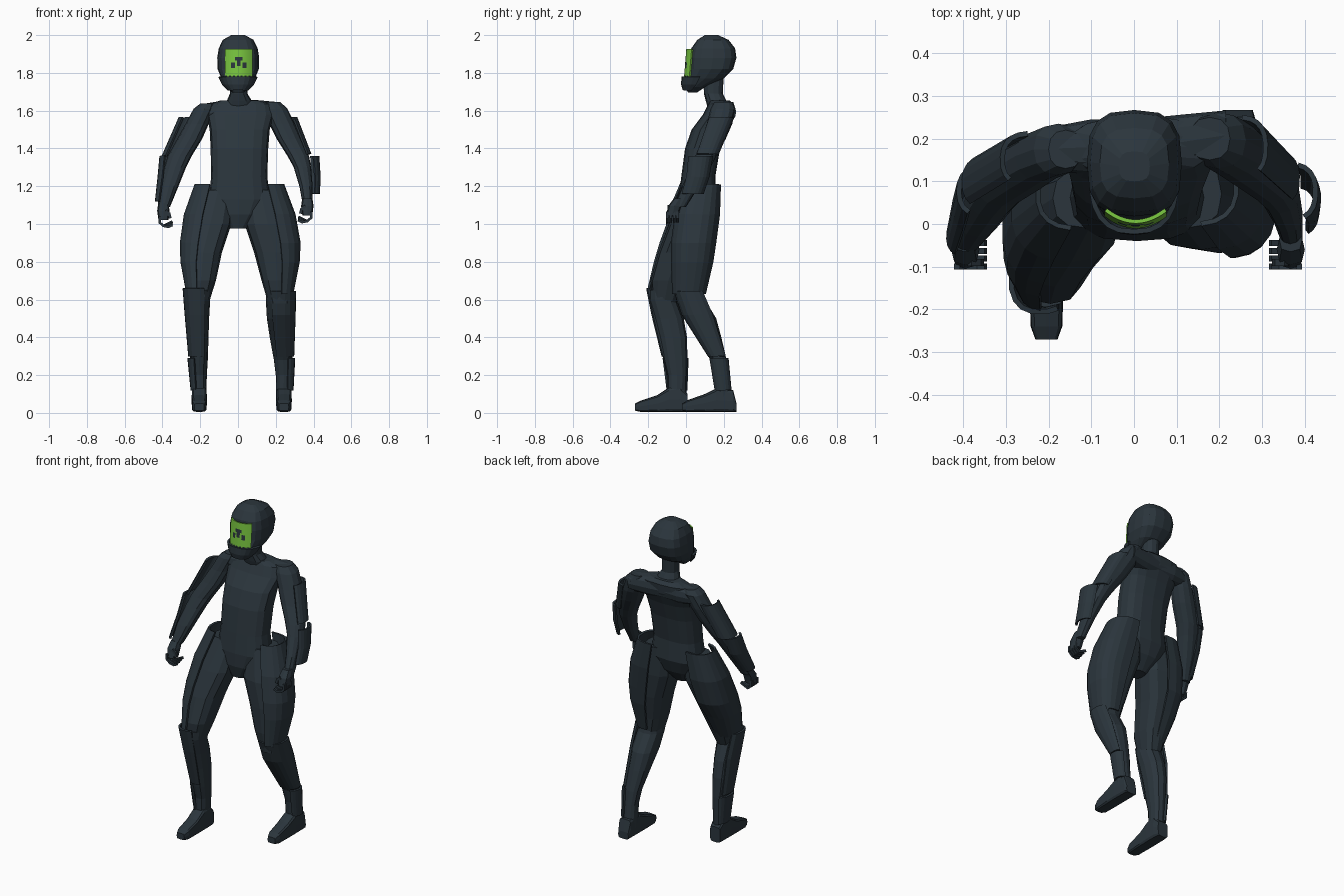
import bpy, bmesh, math


def material(name, rgb):
    m = bpy.data.materials.new(name)
    m.diffuse_color = (*rgb, 1)
    return m


DARK = material("dark slate", (0.024, 0.036, 0.046))
GREEN = material("visor green", (0.19, 0.56, 0.05))


def ring(u0, u1, v0, v1, n=12, p=2.3, a0=0, a1=360):
    """Rounded-box outline (or an arc of it) inside the given extents."""
    count = n if a1 - a0 >= 360 else n + 1
    pts = []
    for i in range(count):
        a = math.radians(a0 + (a1 - a0) * i / n)
        c, s = math.cos(a), math.sin(a)
        pts.append(((u0 + u1) / 2 + (u1 - u0) / 2 * math.copysign(abs(c) ** (2 / p), c),
                    (v0 + v1) / 2 + (v1 - v0) / 2 * math.copysign(abs(s) ** (2 / p), s)))
    return pts


def loft(name, rings, closed=True, thick=0):
    """Skin a list of point rings; closed tubes get end caps, open ones thickness."""
    bm = bmesh.new()
    rows = [[bm.verts.new(p) for p in r] for r in rings]
    n = len(rows[0])
    for a, b in zip(rows, rows[1:]):
        for i in range(n if closed else n - 1):
            j = (i + 1) % n
            bm.faces.new((a[i], a[j], b[j], b[i]))
    if closed:
        bm.faces.new(rows[0])
        bm.faces.new(rows[-1])
    bmesh.ops.recalc_face_normals(bm, faces=bm.faces)
    me = bpy.data.meshes.new(name)
    bm.to_mesh(me)
    bm.free()
    me.materials.append(DARK)
    ob = bpy.data.objects.new(name, me)
    bpy.context.collection.objects.link(ob)
    if thick:
        mod = ob.modifiers.new("thickness", 'SOLIDIFY')
        mod.thickness, mod.offset = thick, 0
    return ob


def body(name, rows, n=12, p=2.3):
    """Rows are z, x0, x1, y0, y1."""
    return loft(name, [[(x, y, z) for x, y in ring(x0, x1, y0, y1, n, p)]
                       for z, x0, x1, y0, y1 in rows])


def plate(name, rows, a0, a1, n=8, thick=0.012):
    return loft(name, [[(x, y, z) for x, y in ring(x0, x1, y0, y1, n, 2.5, a0, a1)]
                       for z, x0, x1, y0, y1 in rows], False, thick)


# Helmet
body("helmet", [(1.697, -.03, .03, .01, .06), (1.725, -.062, .062, -.005, .10),
                (1.77, -.088, .09, 0, .20), (1.82, -.108, .11, .017, .25),
                (1.88, -.11, .112, .018, .267), (1.93, -.102, .104, .028, .26),
                (1.975, -.08, .082, .06, .225), (2.0, -.035, .037, .10, .17)], 16, 2.9)
plate("chin_guard", [(1.71, -.05, .05, -.012, .10), (1.74, -.08, .08, -.02, .18),
                     (1.78, -.1, .1, -.018, .23)], 190, 350, 10)

# Visor: a curved grid of small squares, four dark patches and a dotted lower edge
visor = loft("visor", [[(.004 + x * .01, -.006 + 5.5 * (x * .01) ** 2 + r * .0008, 1.775 + r * .01)
                        for x in range(-7, 8)] for r in range(16)], False, .009)
visor.data.materials.append(GREEN)
EYES = [(-.02, .02, 1.865, 1.885), (-.04, -.02, 1.825, 1.855),
        (.02, .04, 1.825, 1.855), (-.01, .01, 1.835, 1.865)]
for f in visor.data.polygons:
    x, _, z = f.center
    x -= .004
    eye = any(a < x < b and c < z < d for a, b, c, d in EYES)
    dots = z < 1.785 and int(round(x * 100 + .5)) % 2 == 0
    f.material_index = 0 if eye or dots else 1

# Neck, torso and the yoke that joins the shoulders
body("neck", [(1.6, -.08, .09, .12, .24), (1.65, -.06, .075, .105, .215),
              (1.69, -.043, .05, .095, .195), (1.80, -.045, .048, .09, .20)])
body("torso", [(.975, -.045, .045, -.02, .07), (1.05, -.11, .12, -.04, .13),
               (1.13, -.155, .17, -.04, .16), (1.25, -.142, .155, -.025, .155),
               (1.4, -.145, .16, -.005, .18), (1.5, -.15, .168, .03, .21),
               (1.58, -.165, .19, .09, .245), (1.635, -.15, .18, .118, .25),
               (1.655, -.09, .11, .13, .23)], 16, 2.6)
loft("shoulder_yoke", [[(x, y, z) for y, z in ring(y0, y1, z0, z1)] for x, y0, y1, z0, z1 in (
    (-.19, .125, .228, 1.54, 1.635), (-.1, .115, .245, 1.53, 1.65), (0, .11, .245, 1.53, 1.658),
    (.1, .125, .255, 1.53, 1.656), (.215, .15, .266, 1.54, 1.645))])

# Thighs and their outer shells
body("right_thigh", [(1.18, -.19, -.02, -.01, .13), (1.0, -.26, -.035, -.09, .12),
                     (.85, -.285, -.085, -.147, .07), (.7, -.275, -.117, -.187, 0),
                     (.58, -.26, -.155, -.18, -.05)], 12, 2.6)
body("left_thigh", [(1.18, .03, .205, -.01, .15), (1.0, .035, .28, -.06, .15),
                    (.85, .085, .31, -.068, .135), (.7, .125, .295, -.067, .105),
                    (.58, .16, .285, -.05, .09)], 12, 2.6)
plate("right_thigh_shell", [(1.21, -.225, -.03, -.01, .15), (1.05, -.282, -.04, -.08, .145),
                            (.9, -.303, -.07, -.135, .11), (.8, -.30, -.10, -.165, .05),
                            (.65, -.272, -.135, -.2, -.03)], 80, 262, 10)
plate("left_thigh_shell", [(1.21, .03, .24, .0, .18), (1.05, .04, .3, -.055, .175),
                           (.9, .07, .327, -.075, .155), (.8, .1, .322, -.075, .14),
                           (.63, .145, .288, -.068, .1)], -82, 100, 10)

# Lower legs with knee and ankle plates
body("right_shin", [(.65, -.27, -.145, -.195, -.06), (.6, -.28, -.147, -.198, -.05),
                    (.5, -.272, -.153, -.172, -.012), (.4, -.266, -.156, -.145, .005),
                    (.28, -.252, -.16, -.12, .008), (.2, -.243, -.165, -.1, .005),
                    (.06, -.242, -.168, -.1, 0)])
body("left_shin", [(.64, .15, .285, -.055, .09), (.6, .147, .292, -.05, .1),
                   (.5, .153, .295, -.01, .16), (.4, .168, .29, .06, .187),
                   (.28, .19, .287, .13, .215), (.2, .2, .285, .15, .228),
                   (.06, .2, .283, .158, .245)])
plate("right_knee_plate", [(.66, -.288, -.15, -.206, -.05), (.52, -.277, -.15, -.178, -.01),
                           (.3, -.258, -.158, -.124, .008)], 130, 300)
plate("left_knee_plate", [(.645, .145, .302, -.06, .1), (.52, .15, .3, -.018, .155),
                          (.3, .182, .292, .122, .216)], -120, 50)
plate("right_ankle_plate", [(.29, -.262, -.155, -.122, .012), (.12, -.245, -.162, -.1, .005)], 110, 250)
plate("left_ankle_plate", [(.29, .185, .297, .127, .222), (.12, .197, .288, .155, .238)], -70, 70)


# Feet: rows are y, half width, top height
def foot(name, cx, rows):
    loft(name, [[(x, y, z) for x, z in ring(cx - w, cx + w, .005 if y != rows[-1][0] else .012, t, 12, 5)]
                for y, w, t in rows])


foot("right_foot", -.205, [(.008, .035, .10), (-.03, .04, .14), (-.09, .041, .135),
                           (-.15, .04, .095), (-.24, .037, .065), (-.27, .026, .05)])
foot("left_foot", .243, [(.267, .035, .05), (.25, .04, .12), (.16, .042, .13),
                         (.1, .041, .10), (.01, .037, .068), (-.02, .026, .05)])

# Arms with outer plates
body("right_arm", [(1.637, -.2, -.12, .13, .22), (1.61, -.235, -.12, .115, .235),
                   (1.53, -.278, -.155, .10, .218), (1.45, -.322, -.19, .075, .192),
                   (1.36, -.372, -.245, .042, .155), (1.3, -.39, -.275, .015, .12),
                   (1.2, -.415, -.315, -.03, .065), (1.09, -.425, -.36, -.07, 0)])
body("left_arm", [(1.645, .13, .225, .15, .25), (1.61, .13, .262, .13, .262),
                  (1.53, .165, .3, .11, .245), (1.45, .205, .335, .085, .21),
                  (1.36, .262, .376, .05, .16), (1.3, .295, .387, .025, .13),
                  (1.2, .325, .395, -.02, .07), (1.09, .345, .395, -.065, 0)])
plate("right_upper_arm_plate", [(1.565, -.308, -.17, .09, .212), (1.36, -.398, -.25, .035, .16)], 95, 225)
plate("right_forearm_plate", [(1.36, -.41, -.28, .02, .135), (1.25, -.42, -.30, -.02, .095),
                              (1.12, -.434, -.34, -.073, .01)], 95, 235)
plate("left_upper_arm_plate", [(1.565, .18, .308, .11, .25), (1.37, .255, .383, .045, .168)], -45, 85)
plate("left_forearm_plate", [(1.36, .3, .425, .01, .14), (1.25, .31, .432, 0, .12),
                             (1.16, .32, .428, -.025, .09)], -60, 75)


# Hands: palm, four curled fingers and a thumb
def finger(name, path, y, r=.008):
    rings = []
    for i, (x, z) in enumerate(path):
        (xa, za), (xb, zb) = path[max(i - 1, 0)], path[min(i + 1, len(path) - 1)]
        d = math.hypot(xb - xa, zb - za)
        nx, nz = -(zb - za) / d * r, (xb - xa) / d * r
        rings.append([(x + nx, y - r, z + nz), (x + nx, y + r, z + nz),
                      (x - nx, y + r, z - nz), (x - nx, y - r, z - nz)])
    loft(name, rings)


for side, s, ox, oz in (("right", 1, -.395, 0), ("left", -1, .367, .025)):
    body(side + "_palm", [(z + oz, ox - w, ox + w, y0, y1) for z, w, y0, y1 in
                          ((1.11, .027, -.065, -.005), (1.07, .033, -.095, -.025),
                           (1.02, .026, -.105, -.04))], 8, 3)
    for k in range(4):
        path = [(-.02, 1.04), (-.02, 1.008), (.0, .99), (.028, .985 + .006 * k), (.048, .995 + .006 * k)]
        finger(f"{side}_finger_{k + 1}", [(ox + s * x, z + oz) for x, z in path], -.099 + .018 * k, .007)
    finger(side + "_thumb", [(ox + s * x, z + oz) for x, z in
                             ((.01, 1.07), (.03, 1.055), (.036, 1.03))], -.09)
